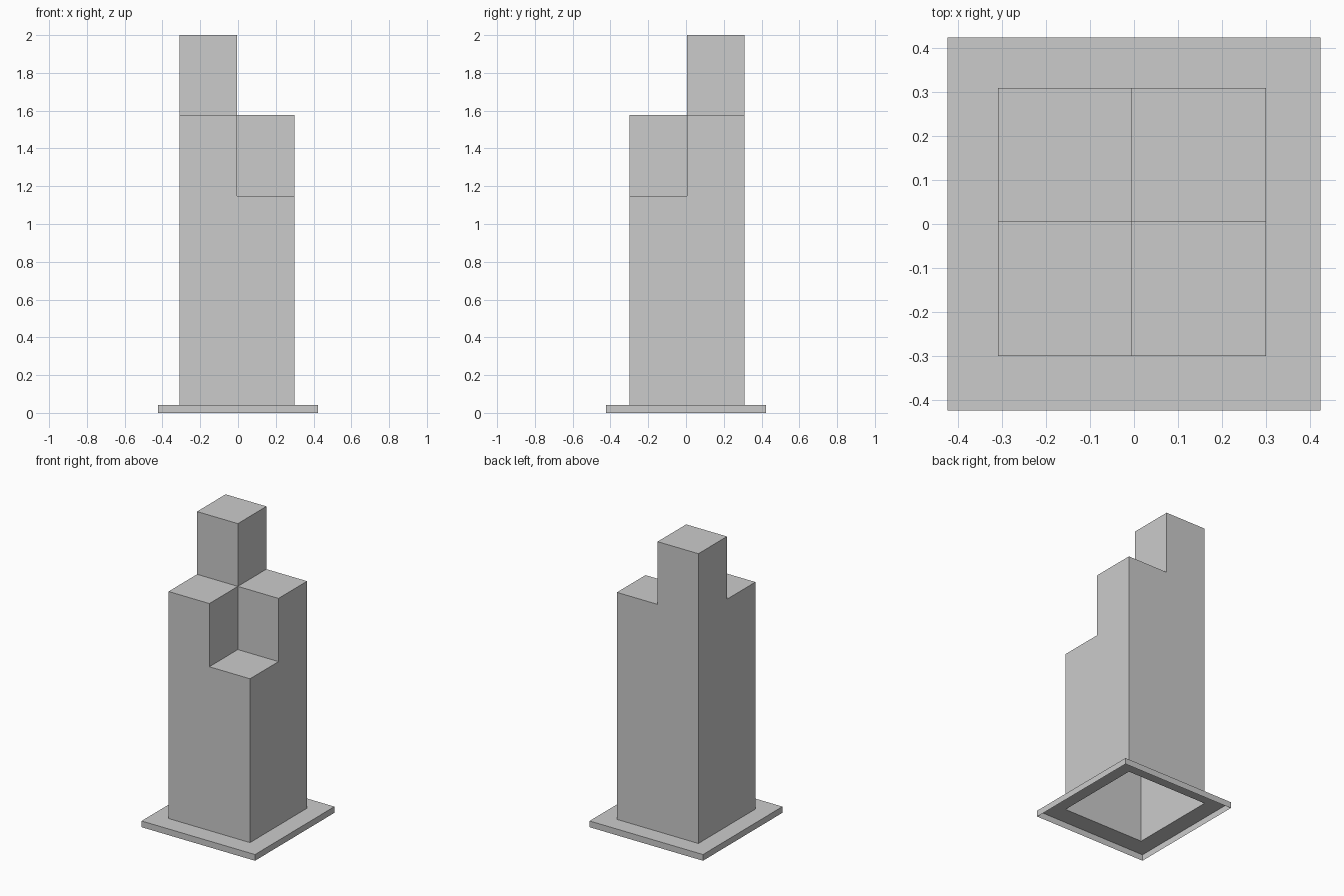
import bpy, bmesh

if "Cube" in bpy.data.objects:
    bpy.data.objects.remove(bpy.data.objects["Cube"])

PLATE_TOP = 0.042


def stepped_shell(name, xs, ys, heights, base):
    """Open-bottomed shell: a roof per grid cell and a wall at each height step.
    heights[j][i] is the cell at ys[j], xs[i]; None leaves an opening."""
    bm = bmesh.new()

    def quad(*pts):
        bm.faces.new([bm.verts.new(p) for p in pts])

    def height(i, j):
        if 0 <= i < len(xs) - 1 and 0 <= j < len(ys) - 1:
            return heights[j][i]
        return base

    for j in range(len(ys) - 1):
        for i in range(len(xs) - 1):
            h = heights[j][i]
            if h is None:
                continue
            # corners run counter-clockwise, starting with the front edge
            c = [(xs[i], ys[j]), (xs[i + 1], ys[j]),
                 (xs[i + 1], ys[j + 1]), (xs[i], ys[j + 1])]
            quad(*[(x, y, h) for x, y in c])
            for k, (di, dj) in enumerate([(0, -1), (1, 0), (0, 1), (-1, 0)]):
                low = height(i + di, j + dj)
                if low is not None and low < h:
                    a, b = c[k], c[(k + 1) % 4]
                    quad((*a, low), (*b, low), (*b, h), (*a, h))

    bmesh.ops.remove_doubles(bm, verts=bm.verts[:], dist=1e-5)
    bmesh.ops.dissolve_limit(bm, angle_limit=0.01, verts=bm.verts[:], edges=bm.edges[:])
    mesh = bpy.data.meshes.new(name)
    bm.to_mesh(mesh)
    bm.free()
    obj = bpy.data.objects.new(name, mesh)
    bpy.context.collection.objects.link(obj)
    return obj


# Base plate: a rim with skirt, open under the tower
P = PLATE_TOP
stepped_shell("base_plate",
              [-0.424, -0.309, 0.30, 0.424], [-0.424, -0.30, 0.309, 0.424],
              [[P, P, P], [P, None, P], [P, P, P]], 0.0)

# Tower: four quarters stepping up towards the back left
stepped_shell("stepped_tower",
              [-0.309, -0.004, 0.30], [-0.30, 0.004, 0.309],
              [[1.576, 1.149], [2.0, 1.576]], PLATE_TOP)
